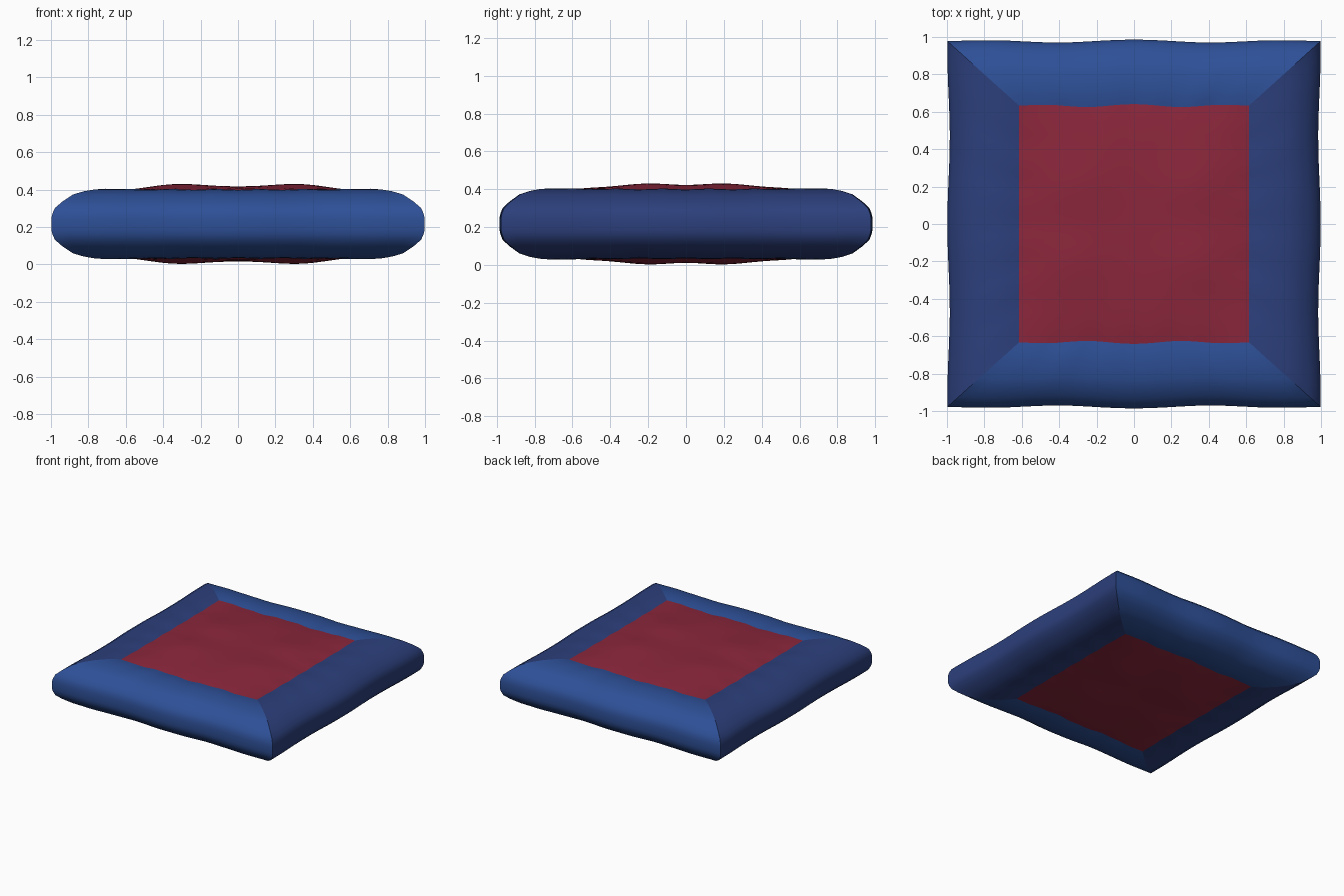
import bpy, bmesh, math

if "Cube" in bpy.data.objects:
    bpy.data.objects.remove(bpy.data.objects["Cube"])

MID = 0.217                       # mirror plane between top and bottom
OUT_X, OUT_Y = 0.998, 0.978       # outer half sizes
IN_X, IN_Y = 0.615, 0.633         # seam half sizes
N = 24                            # segments along a side


def material(name, rgb):
    m = bpy.data.materials.new(name)
    m.diffuse_color = (*rgb, 1)
    m.use_nodes = True
    m.node_tree.nodes["Principled BSDF"].inputs["Base Color"].default_value = m.diffuse_color
    return m


blue = material("blue fabric", (0.027, 0.08, 0.31))
navy = material("navy fabric", (0.025, 0.05, 0.20))
red = material("red fabric", (0.26, 0.02, 0.045))


def finish(name, bm, mat):
    bmesh.ops.remove_doubles(bm, verts=bm.verts, dist=0.0005)
    bmesh.ops.recalc_face_normals(bm, faces=bm.faces)
    mesh = bpy.data.meshes.new(name)
    bm.to_mesh(mesh)
    bm.free()
    ob = bpy.data.objects.new(name, mesh)
    bpy.context.collection.objects.link(ob)
    mesh.materials.append(mat)
    bpy.ops.object.select_all(action='DESELECT')
    ob.select_set(True)
    bpy.context.view_layer.objects.active = ob
    bpy.ops.object.shade_smooth_by_angle(angle=math.radians(40))
    return ob


def grid_faces(bm, rows):
    for a, b in zip(rows, rows[1:]):
        for i in range(len(a) - 1):
            bm.faces.new((a[i], a[i + 1], b[i + 1], b[i]))


# Bolster section: (fraction from rim to seam, height above mid plane)
half = [(0, 0.03), (0.015, 0.055), (0.05, 0.085), (0.15, 0.118), (0.30, 0.157),
        (0.45, 0.174), (0.6, 0.184), (0.75, 0.188), (0.88, 0.186), (1, 0.180)]
profile = [(t, -h) for t, h in reversed(half)] + half


def bolster(name, along_x, sign, mat):
    bm = bmesh.new()
    rows = []
    for t, h in profile:
        lx = OUT_X + (IN_X - OUT_X) * t
        ly = OUT_Y + (IN_Y - OUT_Y) * t
        length, depth = (lx, ly) if along_x else (ly, lx)
        row = []
        for i in range(N + 1):
            u = -1 + 2 * i / N
            fade = 1 - u ** 4
            # soft fabric ripple, fading out at the mitred corners
            if along_x:
                wave = 0.008 * math.cos(2.4 * math.pi * u) * fade
            else:
                wave = -0.014 * math.sin(math.pi * u) ** 2 * fade * (1 - t)
            dent = -0.008 * fade * t * (0.6 + 0.4 * math.cos(6 * math.pi * u))
            z = MID + h + math.copysign(dent, -h)* -1 if h < 0 else MID + h + dent
            if h < 0:
                z = MID + h - dent
            d = sign * (depth + wave)
            row.append(bm.verts.new((u * length, d, z) if along_x else (d, u * length, z)))
        rows.append(row)
    grid_faces(bm, rows)
    # outward normals for an open shell
    ob = finish(name, bm, mat)
    mesh = ob.data
    axis = 1 if along_x else 0
    rim = max(mesh.polygons, key=lambda p: p.center[axis] * sign)
    if rim.normal[axis] * sign < 0:
        mesh.flip_normals()


bolster("front_bolster", True, -1, blue)
bolster("back_bolster", True, 1, blue)
bolster("left_bolster", False, -1, navy)
bolster("right_bolster", False, 1, navy)


def pad_height(u, v):
    x, y = u * IN_X, v * IN_Y
    e = (1 - u ** 4) * (1 - v ** 4)
    puff = sum(math.exp(-((x - a) / 0.2) ** 2 - ((y - b) / 0.17) ** 2)
               for a in (-0.34, 0.34) for b in (-0.2, 0.2))
    # seam follows the dents in the bolsters
    fu, fv = 1 - u ** 4, 1 - v ** 4
    seam = 0.180 - 0.008 * (fu * abs(v) ** 6 * (0.6 + 0.4 * math.cos(6 * math.pi * u))
                            + fv * abs(u) ** 6 * (0.6 + 0.4 * math.cos(6 * math.pi * v)))
    return seam + e * (0.019 + 0.018 * puff)


# Padded centre panels, top and underside
def pad(name, side):
    bm = bmesh.new()
    rows = []
    for j in range(N + 1):
        v = -1 + 2 * j / N
        row = []
        for i in range(N + 1):
            u = -1 + 2 * i / N
            x = u * IN_X
            y = v * (IN_Y + 0.008 * math.cos(2.4 * math.pi * u) * (1 - u ** 4))
            row.append(bm.verts.new((x, y, MID + side * pad_height(u, v))))
        rows.append(row)
    grid_faces(bm, rows)
    ob = finish(name, bm, red)
    if ob.data.polygons[0].normal.z * side < 0:
        ob.data.flip_normals()


pad("top_pad", 1)
pad("bottom_pad", -1)
